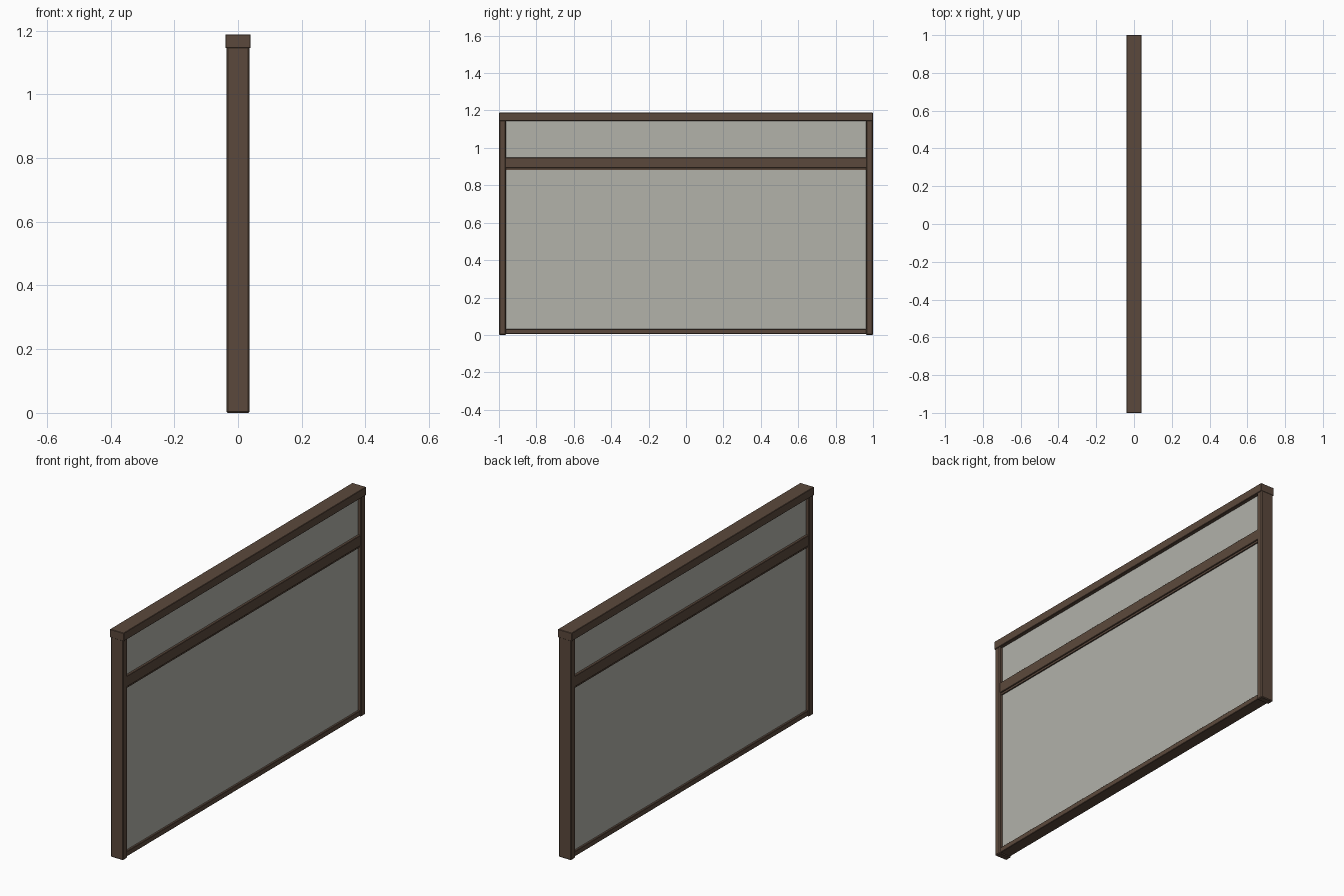
import bpy

if "Cube" in bpy.data.objects:
    bpy.data.objects.remove(bpy.data.objects["Cube"])


def material(name, rgb):
    m = bpy.data.materials.new(name)
    m.diffuse_color = (*rgb, 1.0)
    m.use_nodes = True
    m.node_tree.nodes["Principled BSDF"].inputs["Base Color"].default_value = m.diffuse_color
    return m


WOOD = material("dark_brown_frame", (0.105, 0.066, 0.045))
PANEL = material("pale_grey_panel", (0.445, 0.445, 0.400))


def box(name, x_half, y0, y1, z0, z1, mat, bevel=0.0):
    """Box centred on x = 0, with an optional small chamfer."""
    bpy.ops.mesh.primitive_cube_add(size=1, location=(0, (y0 + y1) / 2, (z0 + z1) / 2))
    ob = bpy.context.object
    ob.name = name
    ob.scale = (2 * x_half, y1 - y0, z1 - z0)
    bpy.ops.object.transform_apply(location=False, rotation=False, scale=True)
    ob.data.materials.append(mat)
    if bevel:
        mod = ob.modifiers.new("edge_chamfer", 'BEVEL')
        mod.width = bevel
        mod.segments = 1
    return ob


INNER = 0.963  # inner side of the posts

# End posts
box("left_post", 0.036, -0.999, -INNER, 0.0, 1.16, WOOD, 0.004)
box("right_post", 0.036, INNER, 0.999, 0.0, 1.16, WOOD, 0.004)

# Top cap running over both posts
box("top_cap", 0.040, -1.0, 1.0, 1.145, 1.188, WOOD, 0.002)

# Middle rail with a narrower lip below
box("middle_rail", 0.033, -INNER - 0.005, INNER + 0.005, 0.892, 0.948, WOOD, 0.002)
box("middle_rail_lip", 0.027, -INNER - 0.005, INNER + 0.005, 0.882, 0.895, WOOD)

# Bottom rail
box("bottom_rail", 0.031, -INNER - 0.005, INNER + 0.005, 0.005, 0.032, WOOD, 0.002)

# Infill panels
box("lower_panel", 0.020, -INNER - 0.005, INNER + 0.005, 0.025, 0.888, PANEL)
box("upper_panel", 0.020, -INNER - 0.005, INNER + 0.005, 0.940, 1.150, PANEL)
